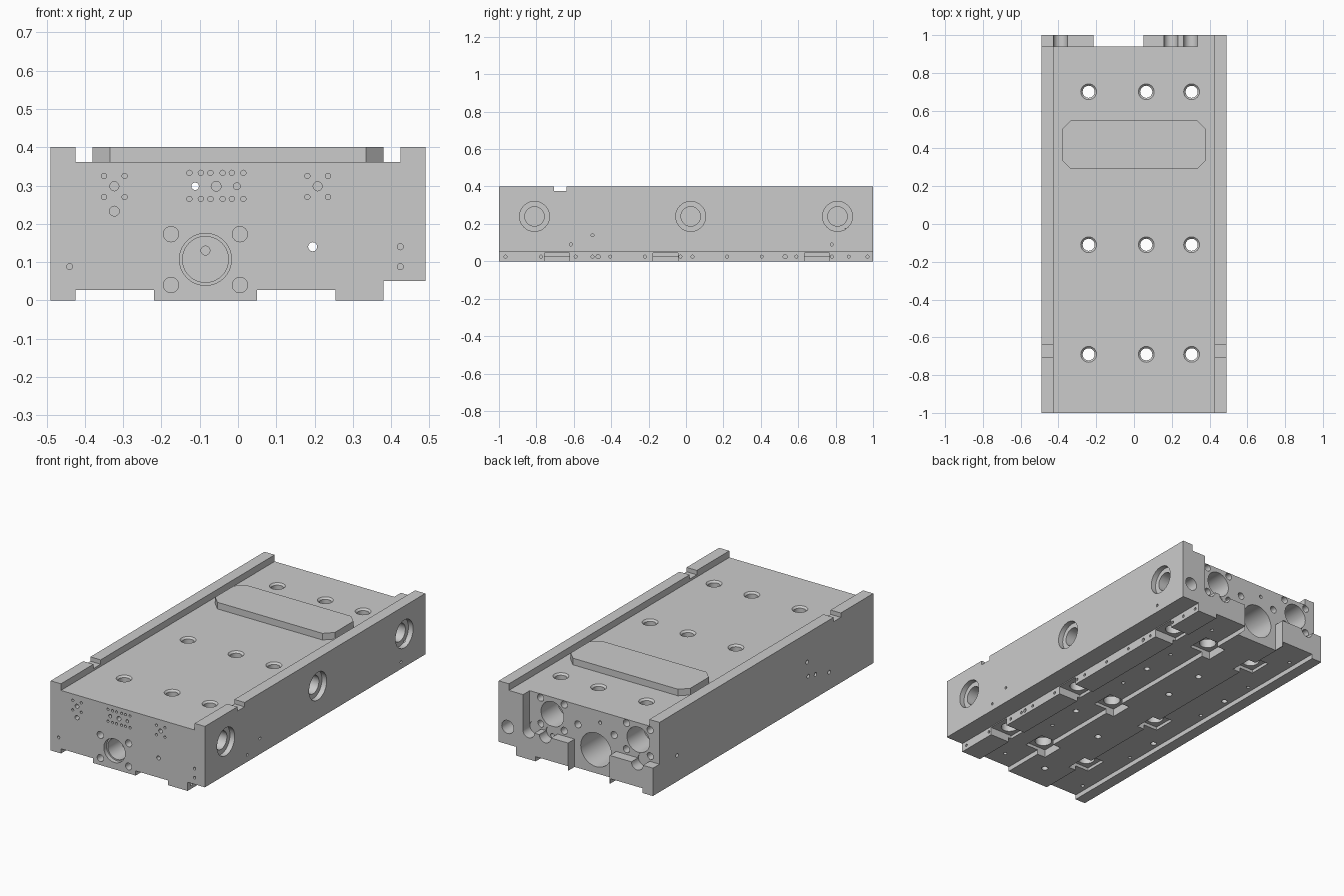
import bpy, bmesh, math
from mathutils import Matrix

if "Cube" in bpy.data.objects:
    bpy.data.objects.remove(bpy.data.objects["Cube"])

scene = bpy.context.scene
cutters = bpy.data.collections.new("cutters")
scene.collection.children.link(cutters)
PI2 = math.pi / 2


def add_object(name, bm, coll):
    bmesh.ops.recalc_face_normals(bm, faces=bm.faces)
    me = bpy.data.meshes.new(name)
    bm.to_mesh(me)
    bm.free()
    ob = bpy.data.objects.new(name, me)
    coll.objects.link(ob)
    return ob


def prism(name, pts, vec):
    """Extrude a closed 3D outline along vec."""
    bm = bmesh.new()
    f = bm.faces.new([bm.verts.new(p) for p in pts])
    r = bmesh.ops.extrude_face_region(bm, geom=[f])
    bmesh.ops.translate(bm, vec=vec, verts=[v for v in r["geom"] if isinstance(v, bmesh.types.BMVert)])
    return add_object(name, bm, scene.collection)


def cut_box(x0, x1, y0, y1, z0, z1):
    bm = bmesh.new()
    m = Matrix.Translation(((x0 + x1) / 2, (y0 + y1) / 2, (z0 + z1) / 2)) @ \
        Matrix.Diagonal((x1 - x0, y1 - y0, z1 - z0, 1))
    bmesh.ops.create_cube(bm, size=1, matrix=m)
    add_object("box_cutter", bm, cutters).hide_render = True


def drill(axis, p, q, a, b, r, r2=None):
    """Cylinder cutter along an axis from a to b; p, q are the other two coordinates."""
    n = 12 if r < 0.016 else 24 if r < 0.05 else 40
    mid = (a + b) / 2
    loc = {"X": (mid, p, q), "Y": (p, mid, q), "Z": (p, q, mid)}[axis]
    rot = {"X": Matrix.Rotation(PI2, 4, "Y"), "Y": Matrix.Rotation(-PI2, 4, "X"), "Z": Matrix.Identity(4)}[axis]
    bm = bmesh.new()
    bmesh.ops.create_cone(bm, cap_ends=True, segments=n, radius1=r, radius2=r if r2 is None else r2,
                          depth=abs(b - a), matrix=Matrix.Translation(loc) @ rot)
    add_object("hole_cutter", bm, cutters).hide_render = True


# main body: cross-section with side rails on top and relief strips below
section = [(-.49, 0), (-.425, 0), (-.425, .027), (-.22, .027), (-.22, 0), (.05, 0), (.05, .027),
           (.255, .027), (.255, 0), (.38, 0), (.38, .05), (.49, .05), (.49, .4), (.425, .4),
           (.425, .362), (-.425, .362), (-.425, .4), (-.49, .4)]
body = prism("base_block", [(x, -1, z) for x, z in section], (0, 2, 0))

# raised deck plate with chamfered corners
c = .046
plate = [(-.38 + c, .29), (.38 - c, .29), (.38, .29 + c), (.38, .55 - c),
         (.38 - c, .55), (-.38 + c, .55), (-.38, .55 - c), (-.38, .29 + c)]
prism("deck_plate", [(x, y, .355) for x, y in plate], (0, 0, .045))

# rail notches
cut_box(-.6, -.42, -.705, -.64, .375, .5)
cut_box(.42, .6, -.705, -.64, .375, .5)

# rear step and central gap
cut_box(-.6, .335, .94, 1.1, .16, .6)
cut_box(-.215, .05, .94, 1.1, -.1, .3)
for x in (-.39, .195, .3):
    drill("Y", x, .16, .935, 1.1, .037)

# deck mounting holes, with pockets underneath
for x in (-.24, .065, .305):
    for y in (-.69, -.11, .70):
        drill("Z", x, y, -.1, .5, .032)
        drill("Z", x, y, .352, .372, .032, .052)
        drill("Z", x, y, -.1, .12, .045)
        cut_box(x - .068, .4 if x > .3 else x + .068, y - .066, y + .066, -.1, .045)

# right side: large counterbored holes
for y in (-.81, .025, .81):
    drill("X", y, .24, .46, .6, .08)
    drill("X", y, .24, .37, .6, .052)
for y, z in ((-.615, .09), (-.5, .14), (.78, .09)):
    drill("X", y, z, .44, .6, .008)

# right side: row of small holes in the lower step
for y in (-.965, -.775, -.59, -.5, -.47, -.405, -.22, -.03, .035, .22, .405, .53, .59, .78, .87, .97):
    drill("X", y, .025, .34, .45, .011 if y in (-.47, .53) else .008)

# left side small holes
for y, z in ((-.4, .235), (-.475, .135), (-.41, .15), (-.6, .1), (.78, .15)):
    drill("X", y, z, -.6, -.44, .011)

# front bore with its bolt holes
drill("Y", -.085, .107, -1.1, -.86, .06)
drill("Y", -.085, .107, -1.1, -.975, .068)
drill("Y", -.085, .13, -.9, -.75, .012)
for x in (-.175, .005):
    for z in (.04, .173):
        drill("Y", x, z, -1.1, -.92, .02)

# front port clusters
for cx in (-.323, .208):
    drill("Y", cx, .298, -1.1, -.92, .012)
    for dx in (-.027, .027):
        for dz in (-.028, .027):
            drill("Y", cx + dx, .298 + dz, -1.1, -.94, .007)
for x in (-.127, -.097, -.072, -.04, -.016, .014):
    for z in (.265, .333):
        drill("Y", x, z, -1.1, -.94, .007)
for x, z, r in ((-.057, .298, .013), (-.003, .298, .009), (-.323, .233, .013),
                (-.44, .088, .008), (.424, .14, .008), (.424, .088, .008)):
    drill("Y", x, z, -1.1, -.92, r)

# full-length passages
drill("Y", -.112, .298, -1.1, 1.1, .01)
drill("Y", .195, .14, -1.1, 1.1, .012)

# rear bores with bolt holes around them
for cx, cz, r, d, depth in ((-.086, .135, .097, .115, .25), (.191, .265, .072, .075, .15),
                            (-.355, .265, .072, .075, .15)):
    drill("Y", cx, cz, .94 - depth, 1.1, r)
    for sx in (-1, 1):
        for sz in (-1, 1):
            if cz + sz * d > .04:
                drill("Y", cx + sx * d, cz + sz * d, .86, 1.1, .02)
drill("Y", .433, .15, .85, 1.1, .038)

# underside tapped holes
for x in (-.39, .16):
    for y in (-.9, -.5, -.3, .1, .3, .5, .85):
        drill("Z", x, y, -.1, .09, .016 if y in (-.3, .3) else .01)
for y in (-.85, -.4, .2, .45):
    drill("Z", -.08, y, -.1, .03, .018)

# carve the block and discard the cutters
mod = body.modifiers.new("carve", "BOOLEAN")
mod.operation = "DIFFERENCE"
mod.operand_type = "COLLECTION"
mod.collection = cutters
mod.solver = "EXACT"
bpy.context.view_layer.objects.active = body
body.select_set(True)
bpy.ops.object.modifier_apply(modifier=mod.name)
for ob in list(cutters.objects):
    bpy.data.objects.remove(ob)
bpy.data.collections.remove(cutters)
bpy.ops.object.shade_smooth_by_angle(angle=math.radians(32))
